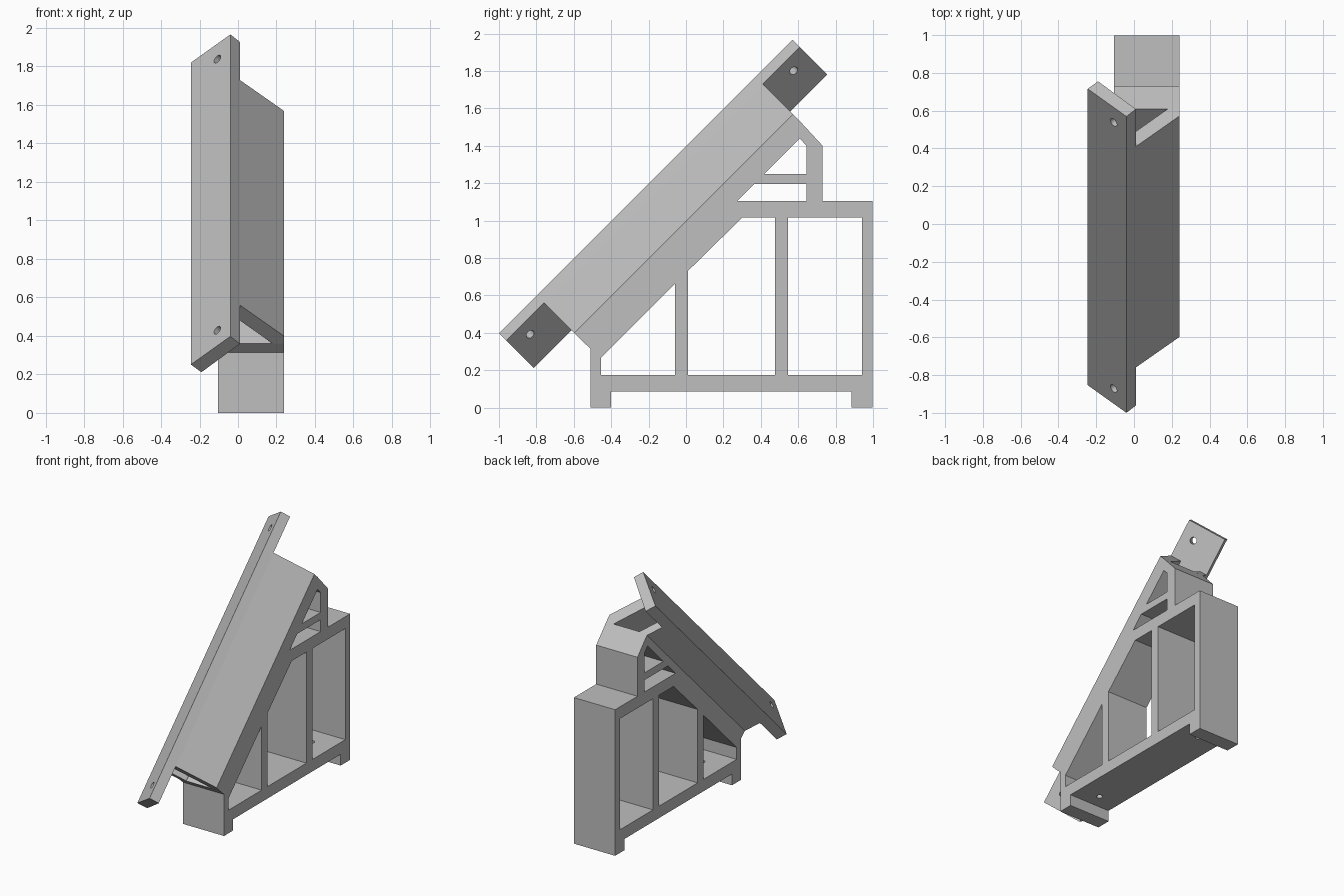
import bpy, bmesh, math
from mathutils import Vector

cube = bpy.data.objects.get("Cube")
if cube:
    bpy.data.objects.remove(cube, do_unlink=True)

grey = bpy.data.materials.new("light_grey")
grey.use_nodes = True
grey.diffuse_color = (0.52, 0.52, 0.52, 1)
grey.node_tree.nodes["Principled BSDF"].inputs["Base Color"].default_value = grey.diffuse_color

# Slope axes: ALONG runs up the 45 degree incline, OUT points away from it
X = Vector((1, 0, 0))
ALONG = Vector((0, 1, 1)).normalized()
OUT = Vector((0, -1, 1)).normalized()


def prism(name, corners, push):
    """Closed solid made by pushing a flat polygon along a vector."""
    bm = bmesh.new()
    face = bm.faces.new([bm.verts.new(c) for c in corners])
    ext = bmesh.ops.extrude_face_region(bm, geom=[face])
    verts = [g for g in ext["geom"] if isinstance(g, bmesh.types.BMVert)]
    bmesh.ops.translate(bm, verts=verts, vec=push)
    bmesh.ops.recalc_face_normals(bm, faces=bm.faces)
    mesh = bpy.data.meshes.new(name)
    bm.to_mesh(mesh)
    bm.free()
    mesh.materials.append(grey)
    obj = bpy.data.objects.new(name, mesh)
    bpy.context.collection.objects.link(obj)
    return obj


def side_prism(name, profile, x0, x1):
    return prism(name, [(x0, y, z) for y, z in profile], X * (x1 - x0))


def slope_prism(name, section, u0, u1):
    return prism(name, [X * x + OUT * n + ALONG * u0 for x, n in section], ALONG * (u1 - u0))


def drill(name, centre, axis, radius, depth):
    """Round cutter centred on a point."""
    a = axis.orthogonal().normalized()
    b = axis.cross(a)
    ring = [centre - axis * depth / 2 + (a * math.cos(t) + b * math.sin(t)) * radius
            for t in (math.tau * i / 24 for i in range(24))]
    return prism(name, ring, axis * depth)


def carve(obj, cutters):
    for c in cutters:
        c.hide_render = True
        mod = obj.modifiers.new("cut", "BOOLEAN")
        mod.operation = "DIFFERENCE"
        mod.solver = "EXACT"
        mod.object = c
    dg = bpy.context.evaluated_depsgraph_get()
    mesh = bpy.data.meshes.new_from_object(obj.evaluated_get(dg))
    obj.modifiers.clear()
    obj.data = mesh
    for c in cutters:
        bpy.data.objects.remove(c, do_unlink=True)


# Stand: side outline with open bays
LEFT, RIGHT = -0.105, 0.24
stand = side_prism("stand_frame", [
    (-0.56, 0.36), (0.61, 1.53), (0.73, 1.4), (0.73, 1.105), (0.997, 1.105),
    (0.997, 0), (0.885, 0), (0.885, 0.085), (-0.4, 0.085), (-0.4, 0),
    (-0.51, 0), (-0.51, 0.315)], LEFT, RIGHT)
bays = [
    [(-0.455, 0.265), (-0.455, 0.175), (-0.06, 0.175), (-0.06, 0.66)],
    [(0.01, 0.175), (0.475, 0.175), (0.475, 1.015), (0.3, 1.015), (0.01, 0.73)],
    [(0.545, 0.175), (0.94, 0.175), (0.94, 1.015), (0.545, 1.015)],
    [(0.275, 1.105), (0.645, 1.105), (0.645, 1.195), (0.365, 1.195)],
    [(0.42, 1.25), (0.645, 1.25), (0.645, 1.4), (0.608, 1.438)],
]
cutters = [side_prism("bay_cutter", b, LEFT - 0.1, RIGHT + 0.1) for b in bays]
# Screw holes in the base
cutters += [drill("base_hole_cutter", Vector((0.07, y, 0.13)), Vector((0, 0, 1)), 0.021, 0.16)
            for y in (-0.29, 0.78)]
carve(stand, cutters)

# Tilted cover and the strut that carries the mounting plate
U0, U1 = -0.141, 1.513
slope_prism("tilted_cover", [(0.01, 0.933), (0.24, 0.705), (0.24, 0.65), (0.18, 0.65),
                             (-0.045, 0.875)], U0, U1)
slope_prism("plate_strut", [(-0.19, 0.725), (-0.105, 0.64), (-0.04, 0.64),
                            (-0.04, 0.653), (-0.152, 0.765)], U0, U1)

# Mounting plate with a hole near each end
plate = slope_prism("mounting_plate", [(-0.245, 0.781), (-0.04, 0.988), (0.01, 0.933),
                                       (-0.19, 0.725)], -0.426, 1.793)
normal = (OUT - X).normalized()
carve(plate, [drill("plate_hole_cutter", X * -0.108 + OUT * 0.92 + ALONG * u, normal, 0.024, 0.3)
              for u in (-0.312, 1.68)])
